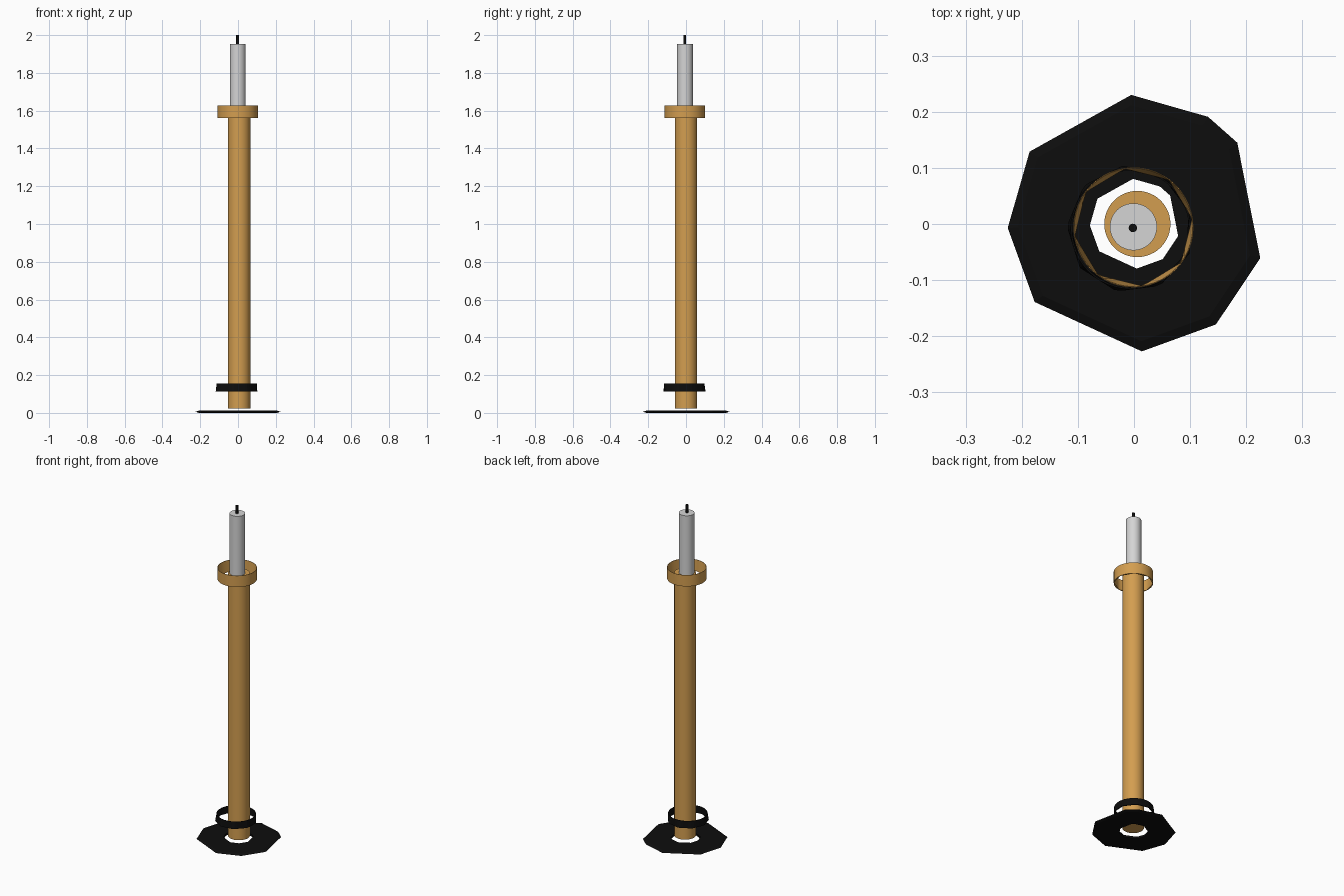
import bpy, bmesh, math

if "Cube" in bpy.data.objects:
    bpy.data.objects.remove(bpy.data.objects["Cube"])


def material(name, rgb):
    m = bpy.data.materials.new(name)
    m.diffuse_color = (*rgb, 1)
    m.use_nodes = True
    m.node_tree.nodes["Principled BSDF"].inputs["Base Color"].default_value = m.diffuse_color
    return m


GOLD = material("warm gold", (0.65, 0.34, 0.08))
WAX = material("pale wax", (0.66, 0.66, 0.66))
BLACK = material("black", (0.004, 0.004, 0.004))


def skin(name, loops, mat, smooth=True, closed=False):
    """Bridge equal-length loops; cap both ends, or join last to first."""
    bm = bmesh.new()
    vs = [[bm.verts.new(p) for p in loop] for loop in loops]
    n = len(vs[0])
    pairs = list(zip(vs, vs[1:])) + ([(vs[-1], vs[0])] if closed else [])
    for a, b in pairs:
        for i in range(n):
            j = (i + 1) % n
            bm.faces.new((a[i], a[j], b[j], b[i]))
    if not closed:
        bm.faces.new(vs[0])
        bm.faces.new(vs[-1])
    bmesh.ops.recalc_face_normals(bm, faces=bm.faces)
    me = bpy.data.meshes.new(name)
    bm.to_mesh(me)
    bm.free()
    me.materials.append(mat)
    ob = bpy.data.objects.new(name, me)
    bpy.context.collection.objects.link(ob)
    if smooth:
        bpy.ops.object.select_all(action='DESELECT')
        ob.select_set(True)
        bpy.context.view_layer.objects.active = ob
        bpy.ops.object.shade_smooth_by_angle(angle=math.radians(35))
    return ob


def circle(r, z, cx=0.0, cy=0.0, n=48, sides=0, turn=0.0):
    """Loop of n points; with sides set, it follows a polygon of that many sides."""
    pts = []
    for i in range(n):
        a = 2 * math.pi * i / n
        rr = r
        if sides:
            h = math.pi / sides
            rr = r * math.cos(h) / math.cos((a - turn) % (2 * h) - h)
        pts.append((cx + rr * math.cos(a), cy + rr * math.sin(a), z))
    return pts


def cylinder(name, r, z0, z1, cx, cy, mat, n=48):
    return skin(name, [circle(r, z0, cx, cy, n), circle(r, z1, cx, cy, n)], mat)


# stem, candle and wick
cylinder("stem", 0.059, 0.022, 1.595, 0.006, 0.0, GOLD)
cylinder("candle", 0.042, 1.59, 1.953, -0.001, -0.005, WAX)
cylinder("wick", 0.0075, 1.95, 2.0, -0.002, -0.007, BLACK, 16)

# open drip collar: round outside, eight-sided inside at the bottom
cx, cy = -0.001, -0.006
skin("drip_collar", [
    circle(0.107, 1.56, cx, cy), circle(0.107, 1.628, cx, cy),
    circle(0.1055, 1.628, cx, cy),
    circle(0.1055, 1.56, cx, cy, sides=8, turn=0.15)], GOLD, closed=True)

# open black band near the foot, flaring slightly downwards
cx, cy = -0.006, -0.009
skin("lower_band", [
    circle(0.114, 0.113, cx, cy, sides=9, turn=0.3),
    circle(0.107, 0.155, cx, cy), circle(0.104, 0.155, cx, cy),
    circle(0.108, 0.113, cx, cy, sides=9, turn=0.3)], BLACK,
    smooth=False, closed=True)

# irregular nine-sided foot plate with a matching hole
outline = [(-0.005, 0.23), (0.132, 0.191), (0.184, 0.145), (0.225, -0.061),
           (0.146, -0.179), (0.014, -0.227), (-0.177, -0.139),
           (-0.225, -0.007), (-0.186, 0.129)]


def foot(s, z):
    return [(x * s, y * s, z) for x, y in outline]


skin("foot_plate", [foot(0.35, 0.0), foot(0.92, 0.0), foot(1.0, 0.006),
                    foot(0.92, 0.012), foot(0.35, 0.012)], BLACK,
     smooth=False, closed=True)
